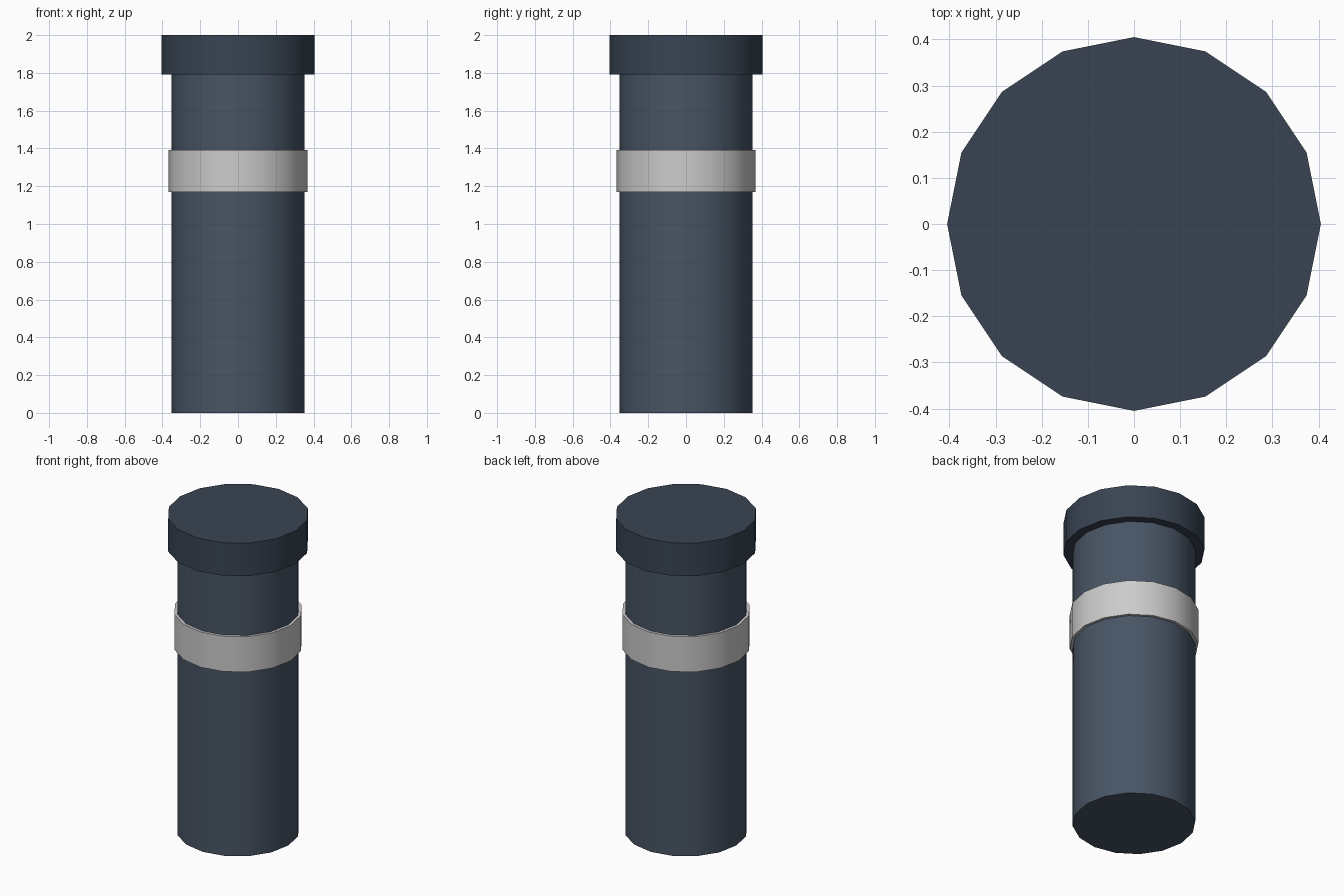
import bpy

if "Cube" in bpy.data.objects:
    bpy.data.objects.remove(bpy.data.objects["Cube"])

SIDES = 16


def material(name, rgb):
    m = bpy.data.materials.new(name)
    m.diffuse_color = (*rgb, 1.0)
    m.use_nodes = True
    m.node_tree.nodes["Principled BSDF"].inputs["Base Color"].default_value = m.diffuse_color
    return m


def drum(name, radius, z0, z1, mat):
    """Upright 16-sided drum with smooth sides and sharp rims."""
    bpy.ops.mesh.primitive_cylinder_add(
        vertices=SIDES, radius=radius, depth=z1 - z0,
        location=(0, 0, (z0 + z1) / 2))
    ob = bpy.context.object
    ob.name = name
    ob.data.materials.append(mat)
    bpy.ops.object.shade_smooth_by_angle()
    return ob


post_blue = material("post_slate", (0.065, 0.09, 0.13))
cap_blue = material("cap_slate", (0.04, 0.057, 0.085))
white = material("band_white", (0.82, 0.83, 0.84))

# Main post
drum("post", 0.352, 0.0, 1.792, post_blue)
# Reflective band around the upper half
drum("reflective_band", 0.369, 1.17, 1.393, white)
# Wider cap on top
drum("cap", 0.405, 1.792, 2.0, cap_blue)
